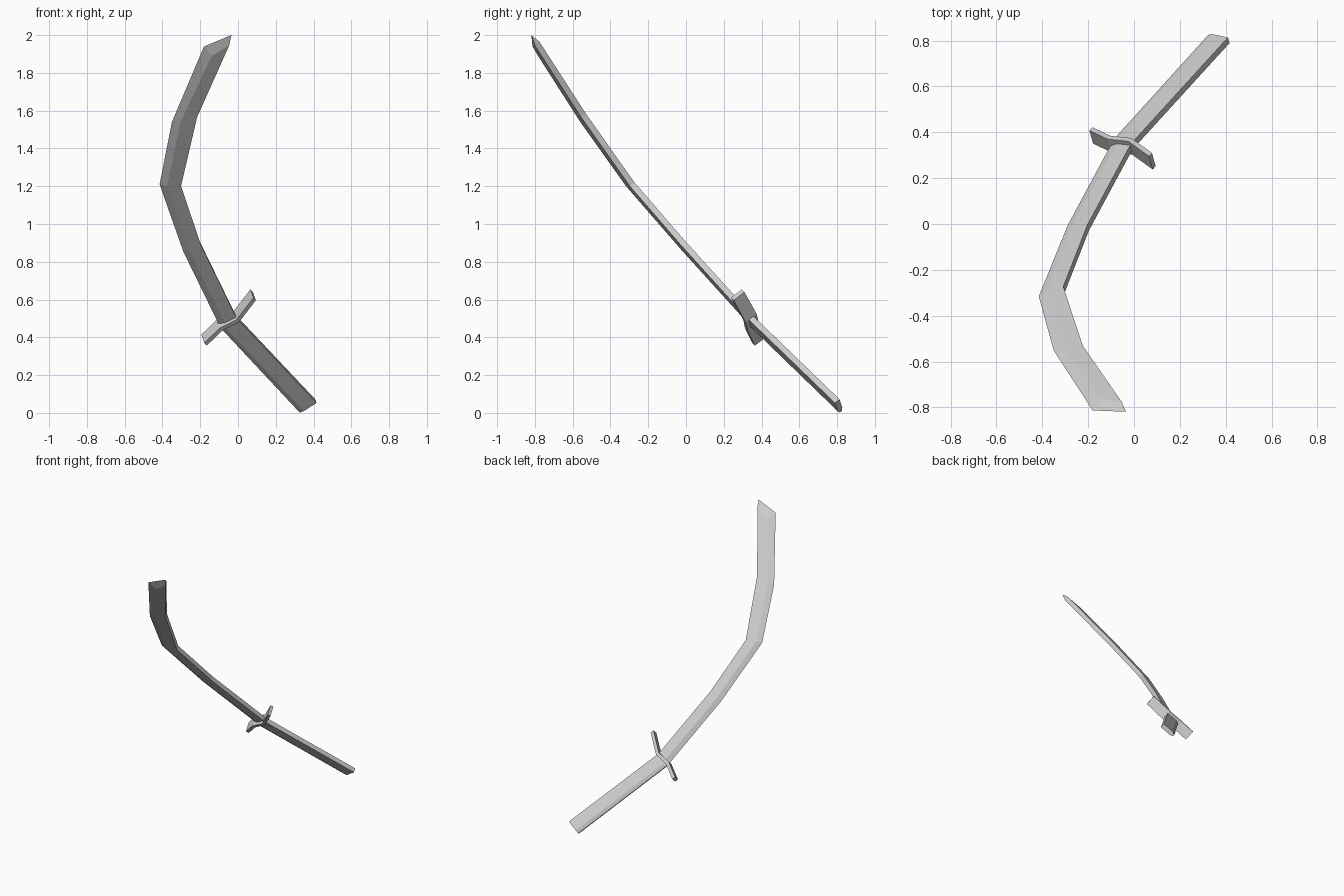
import bpy, bmesh
from mathutils import Vector

if "Cube" in bpy.data.objects:
    bpy.data.objects.remove(bpy.data.objects["Cube"])

# The sword lies in one tilted plane: shapes are drawn in front view (x, z)
N = Vector((-0.216, 0.773, 0.596)).normalized()   # points to the back / up
C = 0.567


def on_plane(x, z, t=0.0):
    """Point of the sword plane seen at (x, z), moved t along its normal."""
    y = (C - N.x * x - N.z * z) / N.y
    return Vector((x, y, z)) + N * t


def lerp(a, b, s):
    return (a[0] + (b[0] - a[0]) * s, a[1] + (b[1] - a[1]) * s)


def loft(name, rings, apex=None):
    """Skin equal rings; cap the end flat, or run a ridge ring to a sharp apex."""
    bm = bmesh.new()
    vs = [[bm.verts.new(p) for p in r] for r in rings]
    n = len(rings[0])
    for a, b in zip(vs, vs[1:]):
        for i in range(n):
            j = (i + 1) % n
            bm.faces.new((a[i], a[j], b[j], b[i]))
    bm.faces.new(vs[0][::-1])
    e = vs[-1]
    if apex is None:
        bm.faces.new(e)
    else:
        v = bm.verts.new(apex)
        bm.faces.new((e[0], e[1], e[2], v))
        bm.faces.new((e[2], e[3], v))
        bm.faces.new((e[3], e[4], e[0], v))
    bmesh.ops.recalc_face_normals(bm, faces=bm.faces)
    me = bpy.data.meshes.new(name)
    bm.to_mesh(me)
    bm.free()
    ob = bpy.data.objects.new(name, me)
    bpy.context.collection.objects.link(ob)
    return ob


# Blade: bevelled cutting edge outside, flat spine inside
H = 0.016
outer = [(-0.10, 0.465), (-0.29, 0.855), (-0.415, 1.21), (-0.35, 1.54), (-0.18, 1.94)]
inner = [(-0.01, 0.51), (-0.20, 0.90), (-0.305, 1.21), (-0.22, 1.575), (-0.05, 1.955)]
ridge = [lerp(a, b, 0.33) for a, b in zip(outer, inner)]
ridge[-1] = (-0.142, 1.90)
rings = [[on_plane(*o), on_plane(*r, H), on_plane(*i, H),
          on_plane(*i, -H), on_plane(*r, -H)]
         for o, r, i in zip(outer, ridge, inner)]
loft("blade", rings, apex=on_plane(-0.035, 2.0))

# Handle: straight grip with a chamfered outer side
section = [(0, 0.4), (0.22, 1), (1, 1), (1, -1), (0.22, -1), (0, -0.4)]
ends = [((-0.095, 0.455), (-0.005, 0.505)), ((0.325, 0.006), (0.413, 0.062))]
loft("handle", [[on_plane(*lerp(a, b, s), t * H) for s, t in section]
                for a, b in ends])

# Guard: S-bent strip across the blade
path = [(-0.18, 0.385), (-0.10, 0.463), (-0.01, 0.508), (0.08, 0.625)]
half_w = 0.037
thick = (on_plane(-0.10, 0.56) - on_plane(0.0, 0.45)).normalized() * 0.012
loft("guard", [[on_plane(x, z, w * half_w) + thick * k
                for w, k in ((-1, -1), (1, -1), (1, 1), (-1, 1))]
               for x, z in path])
